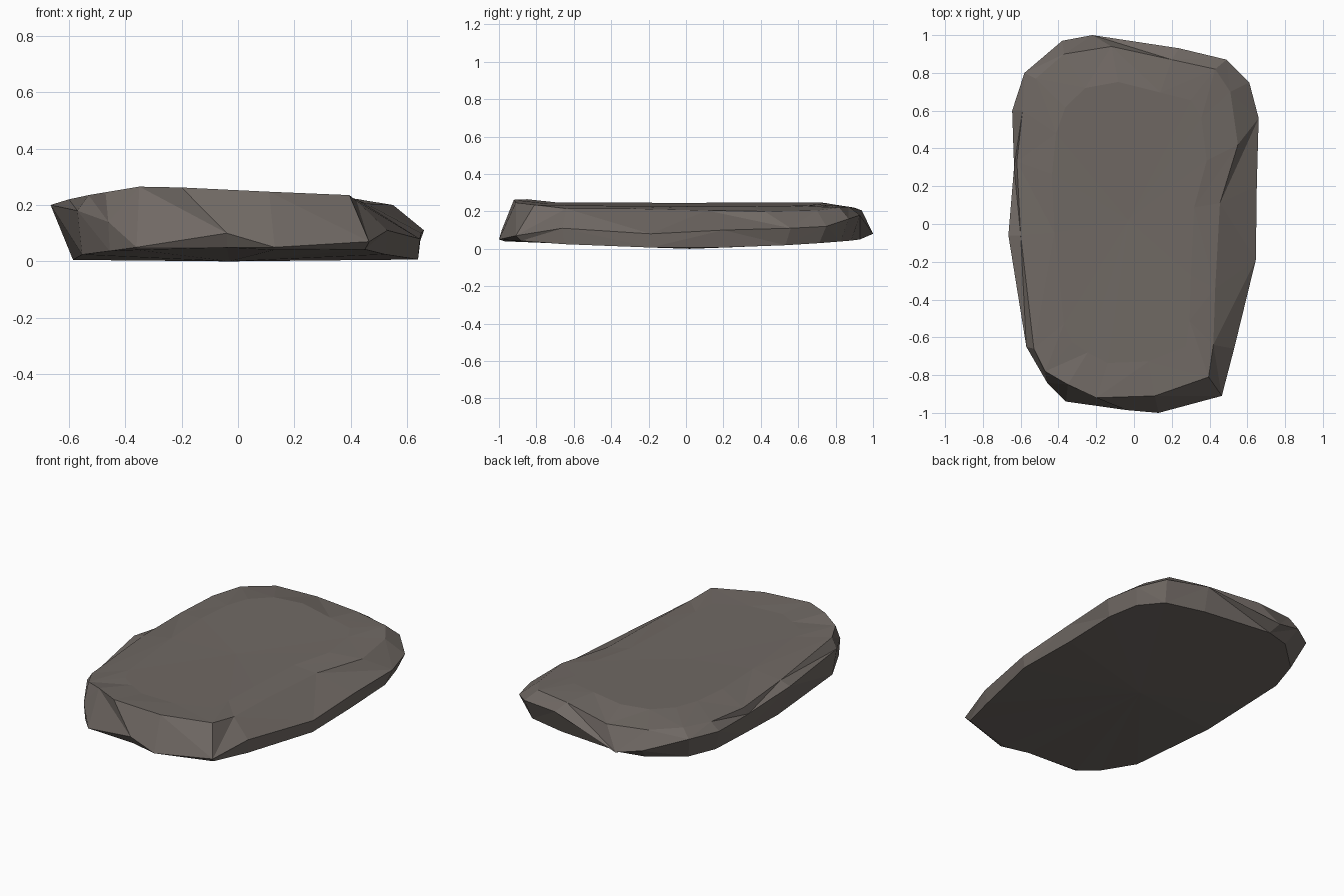
import bpy, bmesh, math

# stations counter-clockwise from the front left:
# widest point x, y, z | top rim x, y, z | inset of the foot
STATIONS = [
    (-0.57, -0.65, 0.18, -0.53, -0.66, 0.235, 0.97),
    (-0.46, -0.84, 0.14, -0.47, -0.78, 0.245, 0.99),
    (-0.36, -0.94, 0.05, -0.35, -0.85, 0.265, 0.98),
    (-0.04, -0.985, 0.10, -0.20, -0.92, 0.262, 0.97),
    (0.13, -1.00, 0.05, 0.11, -0.91, 0.247, 0.97),
    (0.465, -0.91, 0.07, 0.395, -0.81, 0.235, 0.97),
    (0.53, -0.66, 0.11, 0.42, -0.64, 0.215, 0.985),
    (0.645, -0.19, 0.08, 0.43, -0.34, 0.215, 0.99),
    (0.65, 0.20, 0.10, 0.455, 0.11, 0.205, 0.97),
    (0.66, 0.56, 0.11, 0.55, 0.42, 0.20, 0.95),
    (0.61, 0.75, 0.12, 0.51, 0.70, 0.205, 0.95),
    (0.49, 0.87, 0.16, 0.43, 0.82, 0.22, 0.95),
    (0.24, 0.93, 0.18, 0.20, 0.87, 0.225, 0.95),
    (-0.22, 1.00, 0.08, -0.12, 0.94, 0.205, 0.93),
    (-0.38, 0.97, 0.12, -0.37, 0.90, 0.22, 0.92),
    (-0.58, 0.80, 0.18, -0.52, 0.77, 0.225, 0.91),
    (-0.645, 0.60, 0.17, -0.59, 0.60, 0.215, 0.90),
    (-0.635, 0.30, 0.16, -0.62, 0.33, 0.205, 0.91),
    (-0.665, -0.06, 0.20, -0.60, -0.06, 0.22, 0.88),
]
n = len(STATIONS)
bm = bmesh.new()


def ring(points):
    return [bm.verts.new(p) for p in points]


def bridge(a, b):
    # triangulated band, split alternately for a chipped look
    for i in range(n):
        j = (i + 1) % n
        if i % 2:
            bm.faces.new((a[i], a[j], b[j]))
            bm.faces.new((a[i], b[j], b[i]))
        else:
            bm.faces.new((a[i], a[j], b[i]))
            bm.faces.new((a[j], b[j], b[i]))


def top_z(x, y):
    # gently dished upper face, lower towards the right
    return 0.235 - 0.025 * x + 0.012 * y * y


# gently bowed underside, chipped sides, rim and upper face
foot = ring((s[0] * s[6], s[1] * s[6], min(s[2] - 0.01, 0.005 + 0.045 * s[1] ** 2))
            for s in STATIONS)
mid = ring(s[:3] for s in STATIONS)
rim = ring(s[3:6] for s in STATIONS)
inner = ring((s[3] * 0.7, s[4] * 0.8, top_z(s[3] * 0.7, s[4] * 0.8)) for s in STATIONS)
bridge(foot, mid)
bridge(mid, rim)
bridge(rim, inner)

# close the top and the bottom with fans around a ridge line
for loop, z, flip in ((inner, 0.23, False), (foot, 0.0, True)):
    c = bm.verts.new((-0.03, 0.02, z))
    for i in range(n):
        tri = (loop[i], loop[(i + 1) % n], c)
        bm.faces.new(tri[::-1] if flip else tri)
bmesh.ops.recalc_face_normals(bm, faces=bm.faces)

mesh = bpy.data.meshes.new("rock_slab")
bm.to_mesh(mesh)
bm.free()
stone = bpy.data.materials.new("grey brown stone")
stone.diffuse_color = (0.162, 0.141, 0.127, 1)
mesh.materials.append(stone)
rock = bpy.data.objects.new("rock_slab", mesh)
bpy.context.collection.objects.link(rock)
